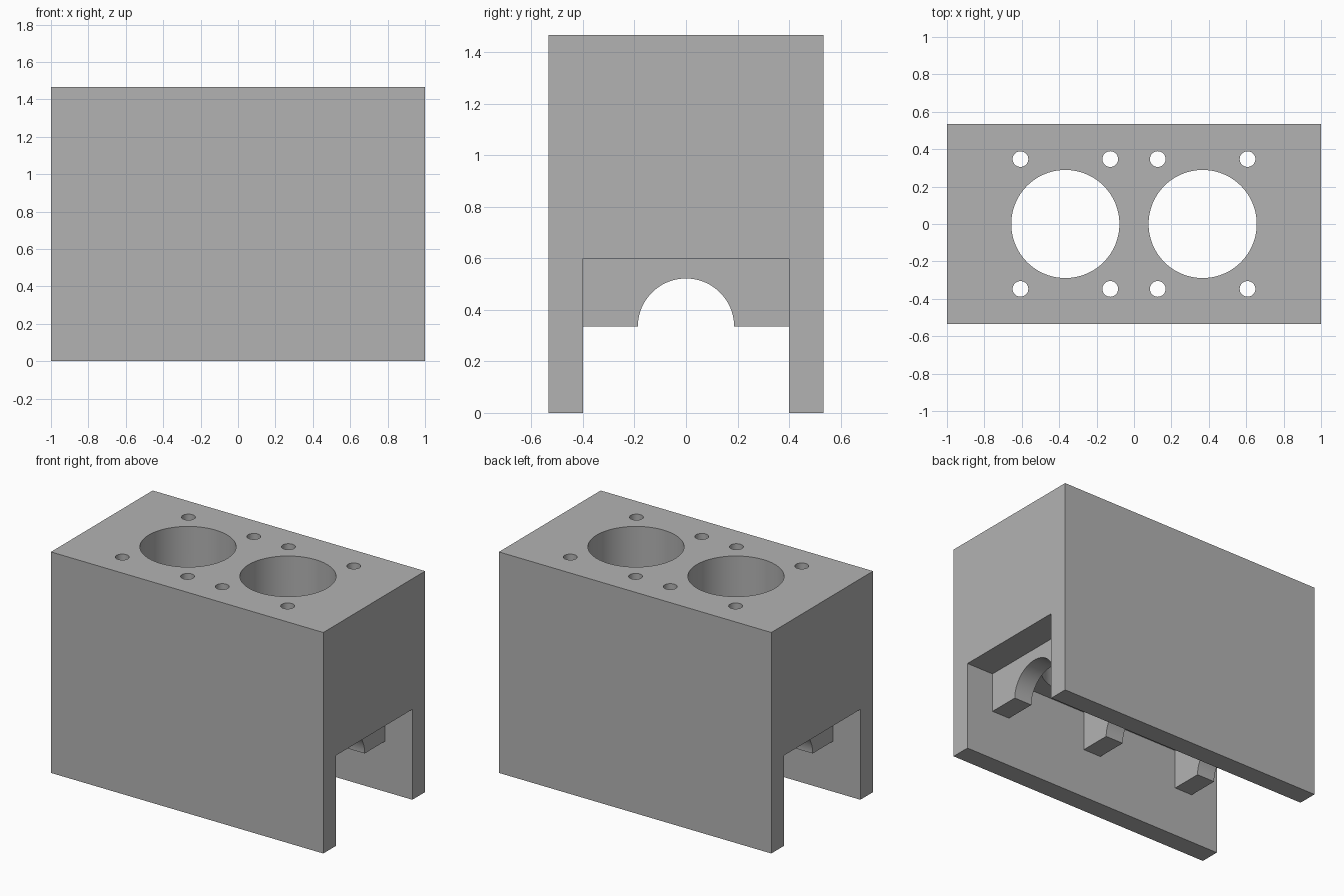
import bpy, bmesh, math
from mathutils import Matrix, Vector

cube = bpy.data.objects.get("Cube")
if cube:
    bpy.data.objects.remove(cube, do_unlink=True)

LENGTH, DEPTH, HEIGHT = 2.0, 1.067, 1.467
WALL = 0.133          # skirt and bearing saddle thickness
CEILING = 0.6         # top of the crankcase opening
SADDLE_Z = 0.335      # underside of the bearing saddles

grey = bpy.data.materials.new("cast grey")
grey.use_nodes = True
colour = (0.45, 0.45, 0.45, 1)
grey.diffuse_color = colour
grey.node_tree.nodes["Principled BSDF"].inputs["Base Color"].default_value = colour


def make_object(name, bm):
    bmesh.ops.recalc_face_normals(bm, faces=bm.faces)
    mesh = bpy.data.meshes.new(name)
    bm.to_mesh(mesh)
    bm.free()
    mesh.materials.append(grey)
    obj = bpy.data.objects.new(name, mesh)
    bpy.context.collection.objects.link(obj)
    return obj


def add_extrusion(bm, profile, x, width):
    """Extrude a closed (y, z) profile along x, centred on x."""
    face = bm.faces.new([bm.verts.new((x - width / 2, y, z)) for y, z in profile])
    moved = bmesh.ops.extrude_face_region(bm, geom=[face])["geom"]
    verts = [v for v in moved if isinstance(v, bmesh.types.BMVert)]
    bmesh.ops.translate(bm, verts=verts, vec=Vector((width, 0, 0)))


def add_hole(bm, x, y, radius, segments):
    """Vertical cutter running from the crankcase out through the deck."""
    bottom, top = CEILING - 0.05, HEIGHT + 0.1
    bmesh.ops.create_cone(bm, cap_ends=True, segments=segments,
                          radius1=radius, radius2=radius, depth=top - bottom,
                          matrix=Matrix.Translation((x, y, (top + bottom) / 2)))


def apply_boolean(obj, other, operation):
    mod = obj.modifiers.new(operation, "BOOLEAN")
    mod.operation, mod.solver, mod.object = operation, "EXACT", other
    bpy.ops.object.select_all(action="DESELECT")
    bpy.context.view_layer.objects.active = obj
    obj.select_set(True)
    bpy.ops.object.modifier_apply(modifier=mod.name)
    bpy.data.objects.remove(other, do_unlink=True)


# Block with two hanging skirts
outer, inner = DEPTH / 2, DEPTH / 2 - WALL
bm = bmesh.new()
add_extrusion(bm, [(-outer, 0), (-inner, 0), (-inner, CEILING), (inner, CEILING),
                   (inner, 0), (outer, 0), (outer, HEIGHT), (-outer, HEIGHT)], 0, LENGTH)
block = make_object("engine_block", bm)

# Three arched bearing saddles, sunk slightly into the block
r, steps, sink = 0.187, 48, 0.05
arch = [(-r * math.cos(math.pi * i / steps), SADDLE_Z + r * math.sin(math.pi * i / steps))
        for i in range(steps + 1)]
edge = inner + sink
profile = [(-edge, SADDLE_Z)] + arch + [(edge, SADDLE_Z), (edge, CEILING + sink),
                                        (-edge, CEILING + sink)]
bm = bmesh.new()
for x in (-0.733, 0, 0.733):
    add_extrusion(bm, profile, x, WALL)
apply_boolean(block, make_object("bearing_saddles", bm), "UNION")

# Two cylinder bores, each with four stud holes
bm = bmesh.new()
for bore_x in (-0.367, 0.367):
    add_hole(bm, bore_x, 0, 0.289, 96)
    for sx in (-1, 1):
        for sy in (-1, 1):
            add_hole(bm, bore_x + sx * 0.24, sy * 0.347, 0.042, 32)
apply_boolean(block, make_object("hole_cutter", bm), "DIFFERENCE")

bpy.ops.object.shade_smooth_by_angle(angle=math.radians(30))
